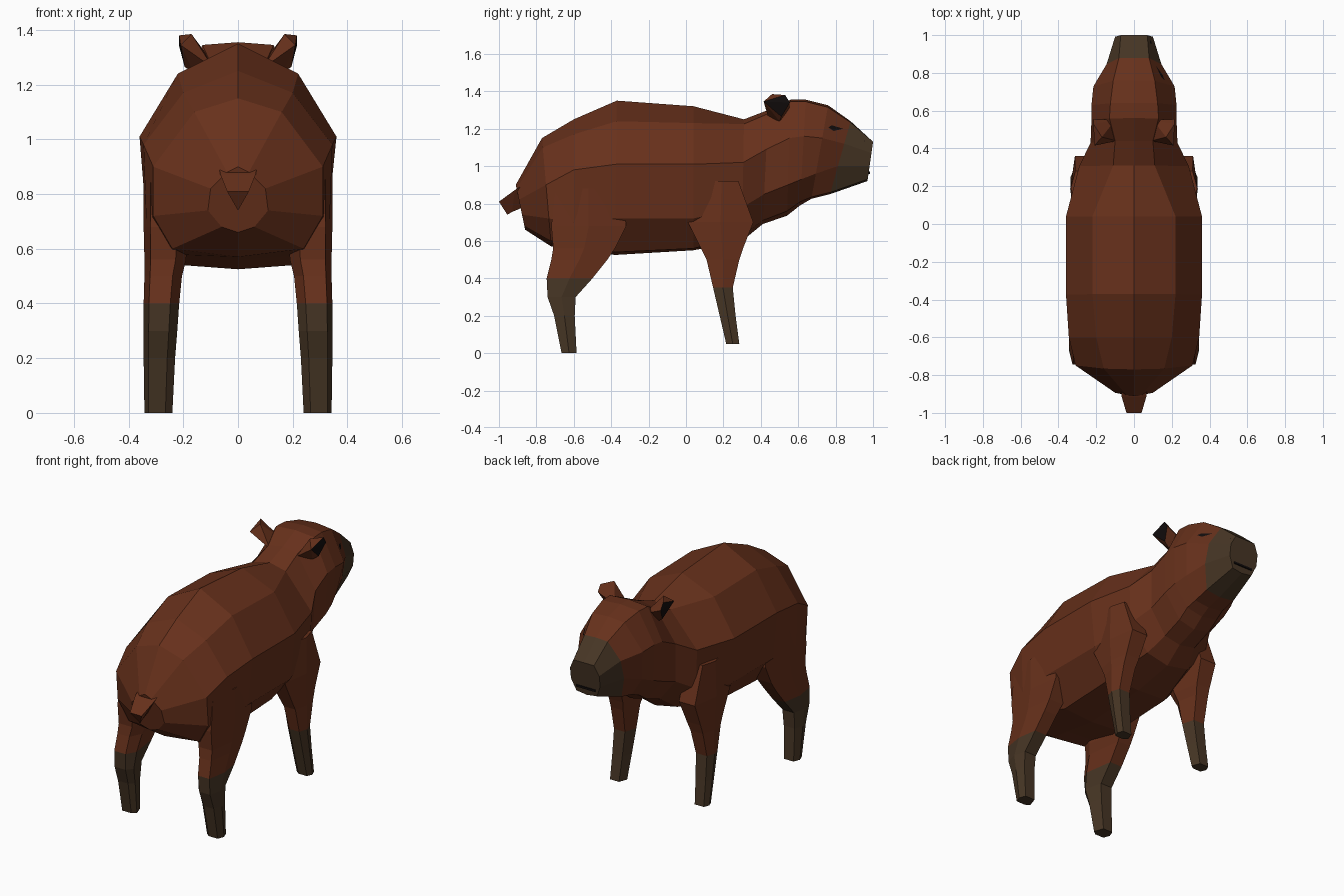
import bpy, bmesh
from mathutils import Vector
from mathutils.bvhtree import BVHTree


def material(name, rgb):
    m = bpy.data.materials.new(name)
    m.diffuse_color = (*rgb, 1)
    return m


FUR = material("fur", (0.135, 0.030, 0.011))
GREY = material("grey_brown", (0.062, 0.036, 0.018))
DARK = material("dark", (0.006, 0.004, 0.004))


def finish(name, bm, mats, mirror=False):
    bmesh.ops.recalc_face_normals(bm, faces=bm.faces)
    me = bpy.data.meshes.new(name)
    bm.to_mesh(me)
    bm.free()
    ob = bpy.data.objects.new(name, me)
    bpy.context.collection.objects.link(ob)
    for m in mats:
        me.materials.append(m)
    if mirror:
        ob.modifiers.new("mirror", "MIRROR")
    return ob


def loft(rings, grey_from=999):
    """Bridge closed rings of points; spans from index grey_from use slot 1."""
    bm = bmesh.new()
    vs = [[bm.verts.new(p) for p in r] for r in rings]
    n = len(vs[0])
    for k in range(len(vs) - 1):
        for i in range(n):
            j = (i + 1) % n
            f = bm.faces.new((vs[k][i], vs[k][j], vs[k + 1][j], vs[k + 1][i]))
            f.material_index = int(k >= grey_from)
    bm.faces.new(vs[0])
    bm.faces.new(vs[-1]).material_index = int(len(vs) - 2 >= grey_from)
    return bm


# Body and head: top y, bottom y, top z, four (x, z) side points, bottom z
trunk = [
    (-.91, -.86, .90, .04, .88, .10, .82, .11, .74, .06, .68, .66),
    (-.77, -.72, 1.15, .16, 1.10, .31, .90, .31, .72, .24, .60, .57),
    (-.60, -.60, 1.25, .20, 1.17, .345, .98, .335, .70, .25, .58, .56),
    (-.37, -.38, 1.35, .22, 1.24, .36, 1.01, .33, .72, .20, .54, .525),
    (.04, .04, 1.32, .22, 1.23, .36, 1.01, .33, .72, .20, .56, .55),
    (.31, .30, 1.25, .11, 1.225, .29, 1.02, .28, .78, .15, .63, .60)]
head = [
    (.44, .41, 1.30, .10, 1.28, .23, 1.09, .22, .85, .11, .71, .69),
    (.56, .54, 1.355, .13, 1.345, .225, 1.15, .22, .90, .11, .76, .735),
    (.64, .61, 1.355, .125, 1.345, .225, 1.16, .21, .93, .11, .81, .79),
    (.76, .67, 1.325, .11, 1.315, .215, 1.15, .185, .96, .10, .835, .825),
    (.88, .77, 1.24, .08, 1.235, .145, 1.12, .145, 1.0, .10, .86, .85),
    (1.0, .97, 1.13, .07, 1.13, .10, 1.07, .10, 1.0, .07, .93, .92)]


def section(row):
    yt, yb, zt, *mid, zb = row
    half = [(0, zt)] + list(zip(mid[::2], mid[1::2])) + [(0, zb)]
    full = half + [(-x, z) for x, z in half[-2:0:-1]]
    return [(x, yt + (yb - yt) * (zt - z) / (zt - zb), z) for x, z in full]


bm = loft([section(r) for r in trunk + head], grey_from=10)
tree = BVHTree.FromBMesh(bm)
finish("body", bm, [FUR, GREY])

# Legs: z, y range, x range of a six-sided section
OUTLINE = [(0, .25), (.25, 0), (.85, 0), (1, .5), (.85, 1), (.2, 1)]


def leg(name, rows, grey_from):
    rings = [[(x0 + (x1 - x0) * u, y0 + (y1 - y0) * v, z) for u, v in OUTLINE]
             for z, y0, y1, x0, x1 in rows]
    finish(name, loft(rings, grey_from), [FUR, GREY], mirror=True)


leg("hind_legs", [(.88, -.70, -.34, .17, .345), (.68, -.72, -.32, .18, .345),
                  (.56, -.71, -.38, .19, .342), (.50, -.72, -.42, .205, .342),
                  (.40, -.745, -.50, .215, .345), (.30, -.74, -.59, .222, .345),
                  (.20, -.705, -.595, .23, .345), (0, -.665, -.585, .24, .342)], 4)
leg("front_legs", [(.92, .10, .28, .17, .335), (.70, .01, .36, .17, .338),
                   (.56, .08, .305, .19, .335), (.50, .11, .285, .205, .335),
                   (.35, .145, .25, .22, .335), (.20, .18, .265, .23, .335),
                   (.05, .215, .285, .24, .335)], 4)

# Tail: short three-sided stub
tail = [[(-w, y, zt), (w, y, zt), (0, yb, zb)] for w, y, yb, zt, zb in
        [(.07, -.87, -.87, .90, .78), (.065, -.915, -.93, .872, .755),
         (.04, -1.0, -.955, .81, .74)]]
finish("tail", loft(tail), [FUR])

# Ears: hull with a dark outward opening
bm = bmesh.new()
for p in [(.09, .44, 1.26), (.10, .55, 1.29), (.16, .50, 1.24), (.21, .415, 1.345),
          (.17, .46, 1.385), (.215, .53, 1.38), (.215, .555, 1.34), (.195, .51, 1.265)]:
    bm.verts.new(p)
bmesh.ops.convex_hull(bm, input=bm.verts)
bm.normal_update()
for f in bm.faces:
    f.material_index = int(f.normal.x > .6)
finish("ears", bm, [FUR, DARK], mirror=True)


# Eyes and nostrils: flat patches projected onto the side of the head
def patch(name, outline):
    bm = bmesh.new()
    vs = []
    for y, z in outline:
        hit = tree.ray_cast(Vector((1, y, z)), Vector((-1, 0, 0)))
        vs.append(bm.verts.new(hit[0] + hit[1] * .006))
    bm.faces.new(vs)
    finish(name, bm, [DARK], mirror=True)


patch("eyes", [(.735, 1.21), (.78, 1.218), (.84, 1.20), (.79, 1.188)])
patch("nostrils", [(.95, 1.135), (.965, 1.145), (.985, 1.115), (.965, 1.11)])

# Mouth: thin dark bar across the muzzle
bm = bmesh.new()
bmesh.ops.create_cube(bm, size=1)
bmesh.ops.scale(bm, vec=(.13, .02, .012), verts=bm.verts)
bmesh.ops.translate(bm, vec=(0, .973, .965), verts=bm.verts)
finish("mouth", bm, [DARK])
